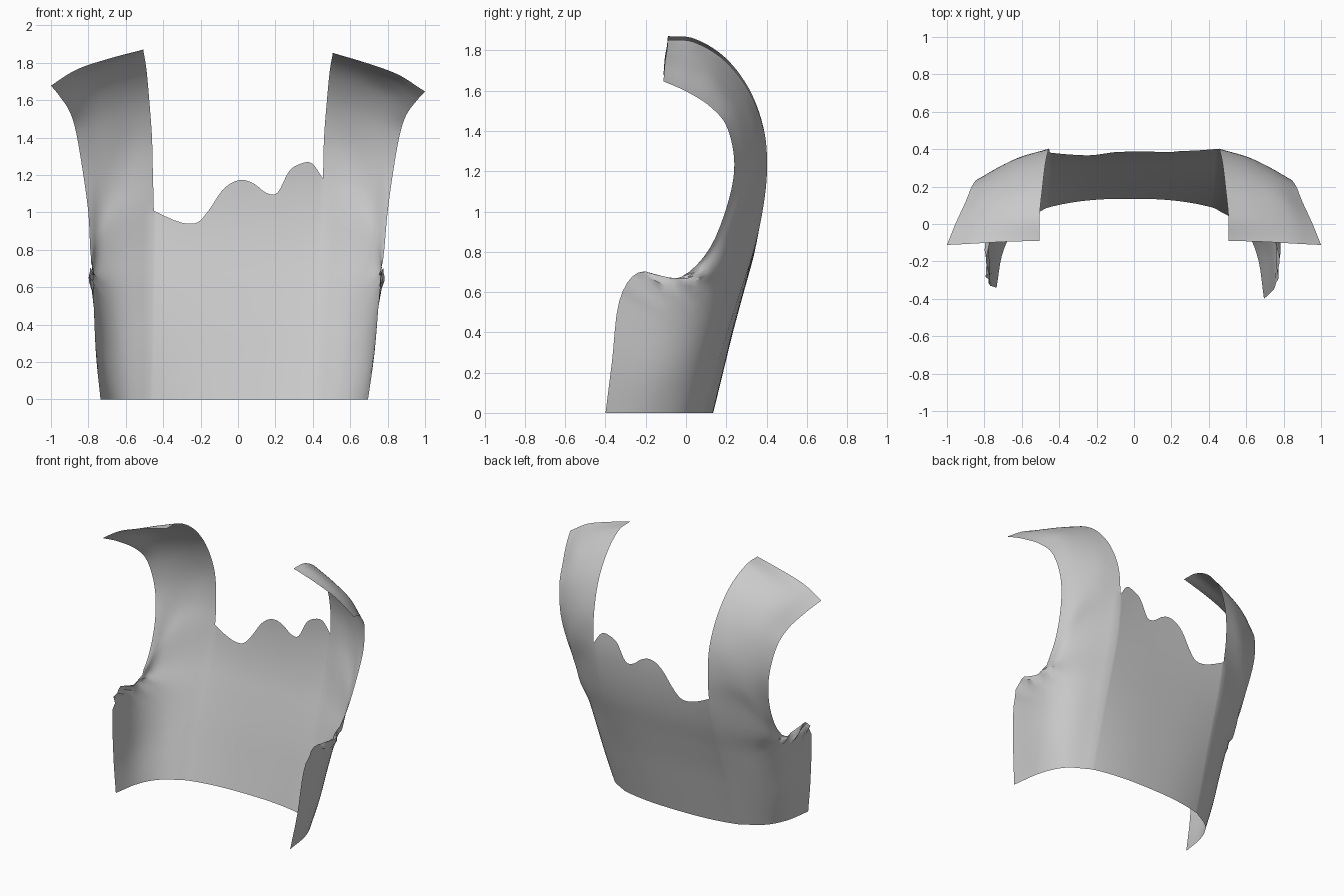
import bpy, bmesh, math
from mathutils import Vector

if "Cube" in bpy.data.objects:
    bpy.data.objects.remove(bpy.data.objects["Cube"])

# Rows running from the neck-side line out to the armhole / side edge, bottom to shoulder
STATIONS = [
    [(.45, .085, 0), (.60, -.01, 0), (.68, -.16, 0), (.715, -.37, 0)],
    [(.45, .145, .2), (.625, .045, .2), (.72, -.11, .21), (.745, -.35, .25)],
    [(.45, .205, .4), (.645, .10, .4), (.745, -.07, .43), (.765, -.325, .56)],
    [(.45, .27, .6), (.67, .15, .6), (.77, -.02, .61), (.78, -.23, .70)],
    [(.45, .335, .8), (.68, .21, .75), (.765, .10, .70), (.77, -.05, .665)],
    [(.45, .38, 1.0), (.66, .275, .95), (.745, .20, .87), (.785, .10, .79)],
    [(.455, .402, 1.2), (.62, .345, 1.15), (.73, .28, 1.08), (.80, .195, 1.0)],
    [(.46, .388, 1.4), (.60, .355, 1.35), (.73, .30, 1.28), (.83, .24, 1.22)],
    [(.475, .315, 1.6), (.61, .29, 1.55), (.75, .255, 1.48), (.865, .205, 1.42)],
    [(.49, .19, 1.76), (.65, .17, 1.70), (.79, .15, 1.63), (.90, .12, 1.53)],
    [(.505, .04, 1.85), (.68, .035, 1.78), (.84, .02, 1.70), (.955, 0, 1.61)],
    [(.505, -.09, 1.862), (.69, -.095, 1.81), (.86, -.105, 1.75), (1.0, -.112, 1.662)],
]
# Wavy neckline heights, evenly spaced from x = -0.45 to 0.45
NECK = [1.01, .98, .955, .94, .95, 1.02, 1.11, 1.16, 1.173, 1.15, 1.105, 1.105,
        1.22, 1.26, 1.262, 1.18]
ROWS, STRAP_ROWS, COLS, MID_COLS = 24, 32, 14, 60


def spline(pts, t):
    """Catmull-Rom through evenly spaced values, t in 0..len-1."""
    i = min(max(int(t), 0), len(pts) - 2)
    f = t - i
    b, c = pts[i], pts[i + 1]
    a = pts[i - 1] if i > 0 else b * 2 - c
    d = pts[i + 2] if i + 2 < len(pts) else c * 2 - b
    return (b * 2 + (c - a) * f + (a * 2 - b * 5 + c * 4 - d) * f**2
            + (b * 3 - a - c * 3 + d) * f**3) * 0.5


RAILS = [[Vector(s[k]) for s in STATIONS] for k in range(4)]


def clamp(v):
    return max(0.0, min(1.0, v))


def uneven(p):
    """Slight left/right unevenness and the puckers under the arms."""
    x, y, z = p
    low = clamp(1 - z)
    side = clamp((abs(x) - .6) / .1)
    pucker = side * math.exp(-((z - .65) / .06)**2) * clamp((.15 - y) / .1)
    sx = math.copysign(1, x)
    return Vector((x - .02 * low + sx * pucker * .012 * math.sin(45 * y + 60 * z),
                   y - sx * .08 * clamp(-y) * clamp(1 - z / .7),
                   z - .0175 * x * clamp((z - 1.3) / .4)))


def add_grid(bm, grid):
    vs = [[bm.verts.new(uneven(p)) for p in row] for row in grid]
    for r0, r1 in zip(vs, vs[1:]):
        for k in range(len(r0) - 1):
            bm.faces.new((r0[k], r0[k + 1], r1[k + 1], r1[k]))


bm = bmesh.new()

# Side panels with shoulder straps
for side, junction in ((-1, NECK[0]), (1, NECK[-1])):
    tj, end = junction / .2, len(STATIONS) - 1
    ts = [tj * i / ROWS for i in range(ROWS)]
    ts += [tj + (end - tj) * i / STRAP_ROWS for i in range(STRAP_ROWS + 1)]
    grid = []
    for t in ts:
        row = [spline(r, t) for r in RAILS]
        pts = [spline(row, 3 * k / COLS) for k in range(COLS + 1)]
        grid.append([Vector((side * p.x, p.y, p.z)) for p in pts])
    add_grid(bm, grid)

# Centre back panel up to the wavy neckline
grid = []
for i in range(ROWS + 1):
    row = []
    for k in range(MID_COLS + 1):
        s = 2 * k / MID_COLS - 1
        z = i / ROWS * spline(NECK, (len(NECK) - 1) * k / MID_COLS)
        e = spline(RAILS[0], z / .2)
        bulge = (.05 - .055 * z) * (1 - abs(s)**2.5)
        row.append(Vector((s * e.x, e.y + bulge, z)))
    grid.append(row)
add_grid(bm, grid)

# Weld the seams and finish
bmesh.ops.remove_doubles(bm, verts=bm.verts, dist=.001)
bmesh.ops.recalc_face_normals(bm, faces=bm.faces)
ref = min(bm.faces, key=lambda f: (f.calc_center_median() - Vector((0, .3, .6))).length)
if ref.normal.y < 0:
    bmesh.ops.reverse_faces(bm, faces=bm.faces)
mesh = bpy.data.meshes.new("vest_back_panel")
bm.to_mesh(mesh)
bm.free()
obj = bpy.data.objects.new("vest_back_panel", mesh)
bpy.context.collection.objects.link(obj)
bpy.context.view_layer.objects.active = obj
obj.select_set(True)
bpy.ops.object.shade_smooth_by_angle(angle=math.radians(40))
